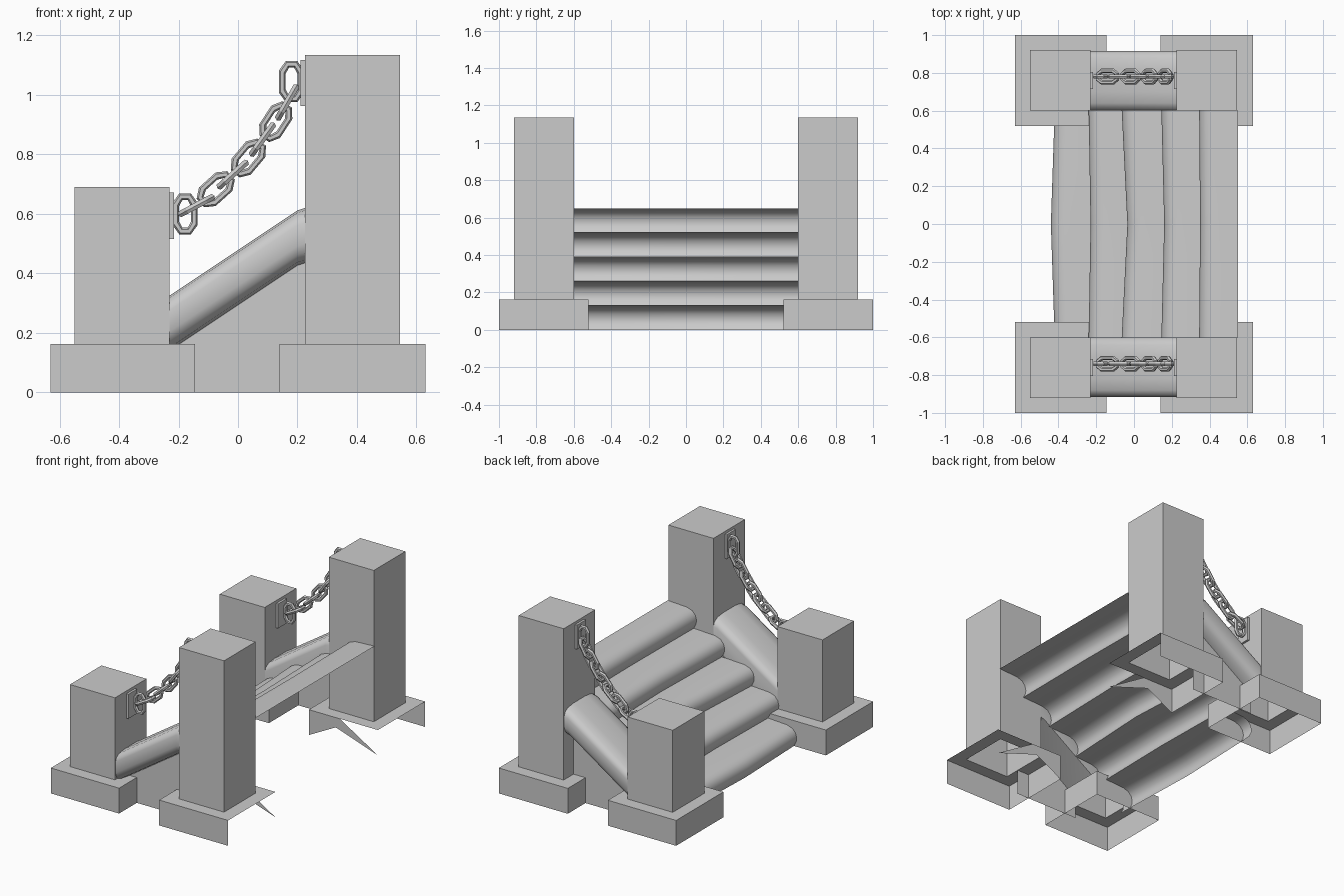
import bpy, bmesh, math
from mathutils import Vector

cube = bpy.data.objects.get("Cube")
if cube:
    bpy.data.objects.remove(cube, do_unlink=True)

stone = bpy.data.materials.new("grey_stone")
stone.use_nodes = True
grey = (0.6, 0.6, 0.6, 1)
stone.diffuse_color = grey
stone.node_tree.nodes["Principled BSDF"].inputs["Base Color"].default_value = grey


def make(name, verts, faces, smooth=None):
    mesh = bpy.data.meshes.new(name)
    mesh.from_pydata(verts, [], faces)
    mesh.materials.append(stone)
    ob = bpy.data.objects.new(name, mesh)
    bpy.context.collection.objects.link(ob)
    if smooth:
        bpy.ops.object.select_all(action='DESELECT')
        ob.select_set(True)
        bpy.context.view_layer.objects.active = ob
        bpy.ops.object.shade_smooth_by_angle(angle=math.radians(smooth))
    return ob


def box(name, x0, x1, y0, y1, z0, z1, skip=()):
    """Box whose faces pointing along the skipped directions are left open."""
    v = [(x, y, z) for z in (z0, z1) for y in (y0, y1) for x in (x0, x1)]
    sides = {"-z": (0, 2, 3, 1), "+z": (4, 5, 7, 6), "-y": (0, 1, 5, 4),
             "+y": (2, 6, 7, 3), "-x": (0, 4, 6, 2), "+x": (1, 3, 7, 5)}
    return make(name, v, [f for k, f in sides.items() if k not in skip])


def loft(name, rings, smooth):
    """Skin between open rows of points."""
    n = len(rings[0])
    faces = [(r * n + i, r * n + i + 1, (r + 1) * n + i + 1, (r + 1) * n + i)
             for r in range(len(rings) - 1) for i in range(n - 1)]
    return make(name, [p for ring in rings for p in ring], faces, smooth)


def ledge(name, a, b, z):
    """Flat ring between an outer and an inner rectangle (x0, x1, y0, y1)."""
    v = [(x, y, z) for r in (a, b)
         for x, y in ((r[0], r[2]), (r[1], r[2]), (r[1], r[3]), (r[0], r[3]))]
    make(name, v, [(i, (i + 1) % 4, 4 + (i + 1) % 4, 4 + i) for i in range(4)])


# Posts on hollow plinths; the rear plinths are open where they meet the building
BASE = 0.163
for side, s in (("front", -1), ("back", 1)):
    py = sorted((s * 0.6, s * 0.92))
    by = sorted((s * 0.52, s))
    inner = "+y" if s < 0 else "-y"
    for kind, px, bx, top in (("low", (-0.55, -0.23), (-0.63, -0.145), 0.69),
                              ("tall", (0.225, 0.545), (0.14, 0.63), 1.135)):
        box(f"{side}_{kind}_post", *px, *py, BASE, top, skip=("-z",))
        opened = ("-z", "+z") + (("+x", inner) if kind == "tall" else ())
        box(f"{side}_{kind}_plinth", *bx, *by, 0, BASE, skip=opened)
        ledge(f"{side}_{kind}_plinth_top", (*bx, *by), (*px, *py), BASE)
    # Leftover piece of the plinth's inner wall
    make(f"{side}_plinth_inner_wall",
         [(x, s * 0.52, z) for x, z in ((0.14, BASE), (0.14, 0), (0.33, 0.1), (0.63, 0), (0.36, BASE))],
         [(0, 1, 2), (0, 2, 4), (4, 2, 3)])

# Five worn, round-nosed steps, open underneath
RISE = 0.13
fronts = [-0.42, -0.24, -0.065, 0.145, 0.345, 0.55]
bows = [-0.02, 0.01, 0.03, 0.015, 0.005, 0]
nose = [(0.02, 0), (0.004, 0.03), (0, 0.055), (0.008, 0.085), (0.03, 0.11), (0.07, 0.123)]
for i in range(5):
    rings = []
    for y in (-0.6, -0.3, 0, 0.3, 0.6):
        bend = 1 - abs(y) / 0.6
        x = fronts[i] + bows[i] * bend
        end = fronts[i + 1] + bows[i + 1] * bend + (0.02 if i < 4 else 0)
        rings.append([(x + dx, y, i * RISE + dz) for dx, dz in nose] + [(end, y, (i + 1) * RISE)])
    loft(f"step_{i + 1}", rings, 50)

# Sloping rounded balustrades with a recessed wall below
section = [(0.6, -0.185), (0.6, -0.05), (0.61, -0.025), (0.64, -0.007), (0.7, 0), (0.82, 0),
           (0.88, -0.008), (0.905, -0.025), (0.915, -0.05), (0.915, -0.12), (0.905, -0.15),
           (0.88, -0.175), (0.82, -0.185), (0.6, -0.185)]
for side, s in (("front", -1), ("back", 1)):
    loft(f"{side}_balustrade",
         [[(x, s * y, top + dz) for y, dz in section] for x, top in ((-0.23, 0.325), (0.2, 0.612), (0.225, 0.62))], 50)
    make(f"{side}_balustrade_wall",
         [(x, s * 0.82, z) for x, z in ((-0.23, 0), (0.225, 0), (0.225, 0.45), (-0.23, 0.15))], [(0, 1, 2, 3)])


# Chains: octagonal links, alternately upright and turned flat
def link(name, x, y, z, angle, flat, half_len=0.058, half_wid=0.031):
    u = Vector((math.cos(math.radians(angle)), 0, math.sin(math.radians(angle))))
    v = Vector((0, 1, 0)) if flat else Vector((-u.z, 0, u.x))
    w = u.cross(v)
    tube, sides = 0.0125, 6
    path = [(a * half_len, b * half_wid) for a, b in
            ((1, -0.45), (1, 0.45), (0.55, 1), (-0.55, 1), (-1, 0.45), (-1, -0.45), (-0.55, -1), (0.55, -1))]
    verts, faces, n = [], [], len(path)
    for i, (a, b) in enumerate(path):
        out = (u * a / half_len + v * b / half_wid).normalized()
        for k in range(sides):
            t = 2 * math.pi * k / sides
            verts.append(Vector((x, y, z)) + u * a + v * b + (out * math.cos(t) + w * math.sin(t)) * tube)
            j, m = (i + 1) % n, (k + 1) % sides
            faces.append((i * sides + k, j * sides + k, j * sides + m, i * sides + m))
    make(name, verts, faces)


links = [(-0.178, 0.6, 90, False), (-0.14, 0.628, 28, True), (-0.075, 0.683, 42, False),
         (-0.018, 0.732, 42, True), (0.035, 0.788, 50, False), (0.082, 0.85, 54, True),
         (0.127, 0.91, 57, False), (0.165, 0.975, 60, True), (0.18, 1.045, 90, False)]
for side, cy in (("front", -0.74), ("back", 0.78)):
    for i, (x, z, angle, flat) in enumerate(links):
        link(f"{side}_chain_link_{i + 1}", x, cy, z, angle, flat)
    box(f"{side}_low_chain_plate", -0.23, -0.216, cy - 0.065, cy + 0.025, 0.515, 0.672)
    box(f"{side}_tall_chain_plate", 0.211, 0.225, cy - 0.065, cy + 0.025, 0.962, 1.118)
